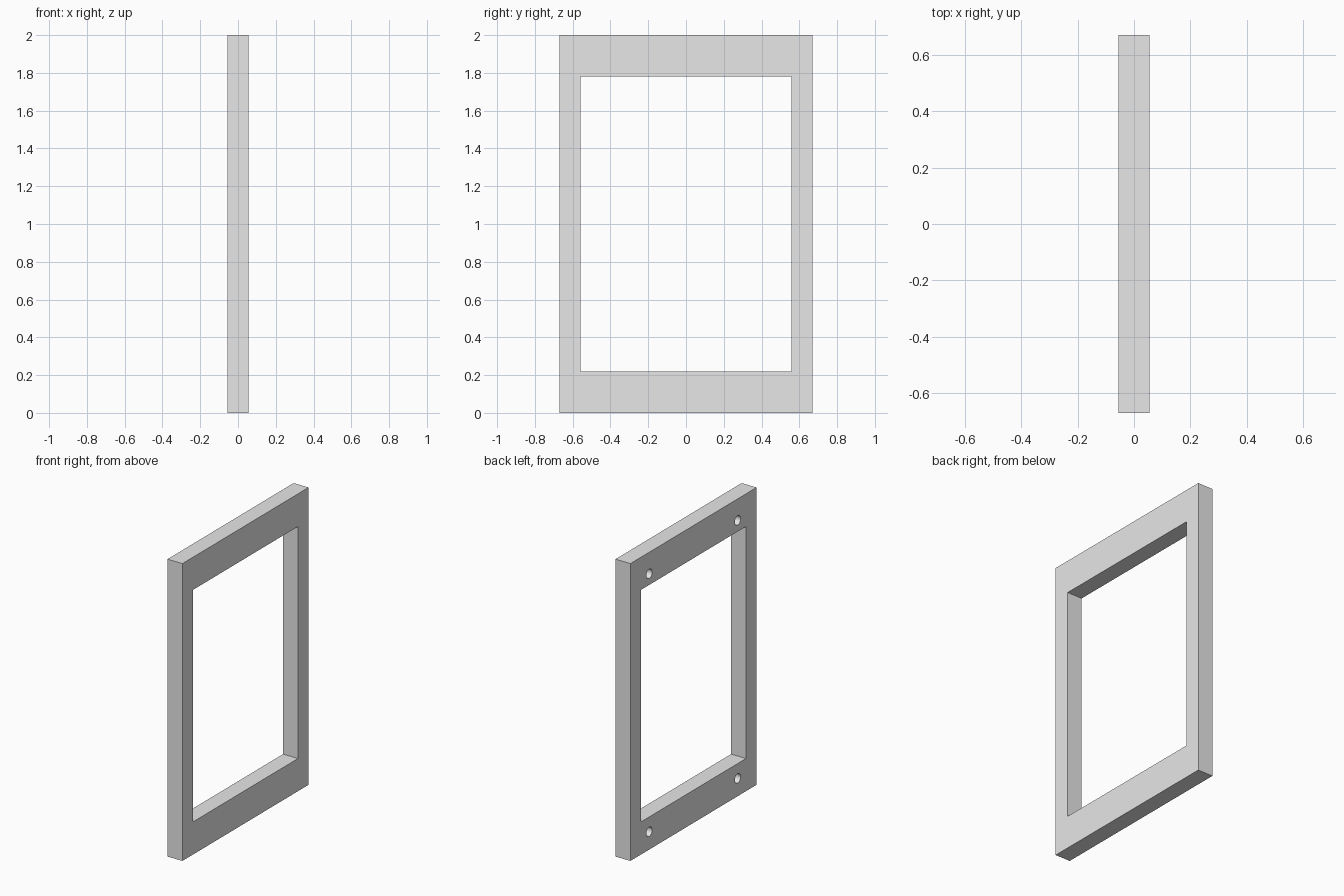
import bpy

cube = bpy.data.objects.get("Cube")
if cube:
    bpy.data.objects.remove(cube, do_unlink=True)

HEIGHT, WIDTH, THICK = 2.0, 1.34, 0.111
OPEN_HEIGHT, OPEN_WIDTH = 1.56, 1.115
HOLE_RADIUS, HOLE_DEPTH = 0.031, 0.08

grey = bpy.data.materials.new("light_grey")
grey.use_nodes = True
grey.diffuse_color = (0.8, 0.8, 0.8, 1)
grey.node_tree.nodes["Principled BSDF"].inputs["Base Color"].default_value = (0.8, 0.8, 0.8, 1)


def box(name, size):
    bpy.ops.mesh.primitive_cube_add(size=1, location=(0, 0, HEIGHT / 2))
    obj = bpy.context.object
    obj.name = name
    obj.scale = size
    bpy.ops.object.transform_apply(location=False, rotation=False, scale=True)
    obj.data.materials.append(grey)
    return obj


def cut(target, cutter):
    """Subtract the cutter, apply the cut and discard the cutter."""
    cutter.hide_render = True
    mod = target.modifiers.new("cut", "BOOLEAN")
    mod.operation = "DIFFERENCE"
    mod.solver = "EXACT"
    mod.object = cutter
    bpy.context.view_layer.objects.active = target
    bpy.ops.object.modifier_apply(modifier=mod.name)
    bpy.data.objects.remove(cutter, do_unlink=True)


# Rectangular frame with a central opening
frame = box("frame", (THICK, WIDTH, HEIGHT))
cut(frame, box("opening_cutter", (THICK * 3, OPEN_WIDTH, OPEN_HEIGHT)))

# Blind mounting holes near the corners of the -x face
for y in (-0.47, 0.47):
    for z in (0.12, 1.855):
        bpy.ops.mesh.primitive_cylinder_add(
            vertices=32, radius=HOLE_RADIUS, depth=HOLE_DEPTH * 2,
            location=(-THICK / 2, y, z), rotation=(0, 1.5708, 0))
        hole = bpy.context.object
        hole.name = "hole_cutter"
        hole.data.materials.append(grey)
        cut(frame, hole)

# Smooth hole walls, crisp frame edges
bpy.ops.object.select_all(action="DESELECT")
frame.select_set(True)
bpy.context.view_layer.objects.active = frame
bpy.ops.object.shade_smooth_by_angle(angle=0.52)
